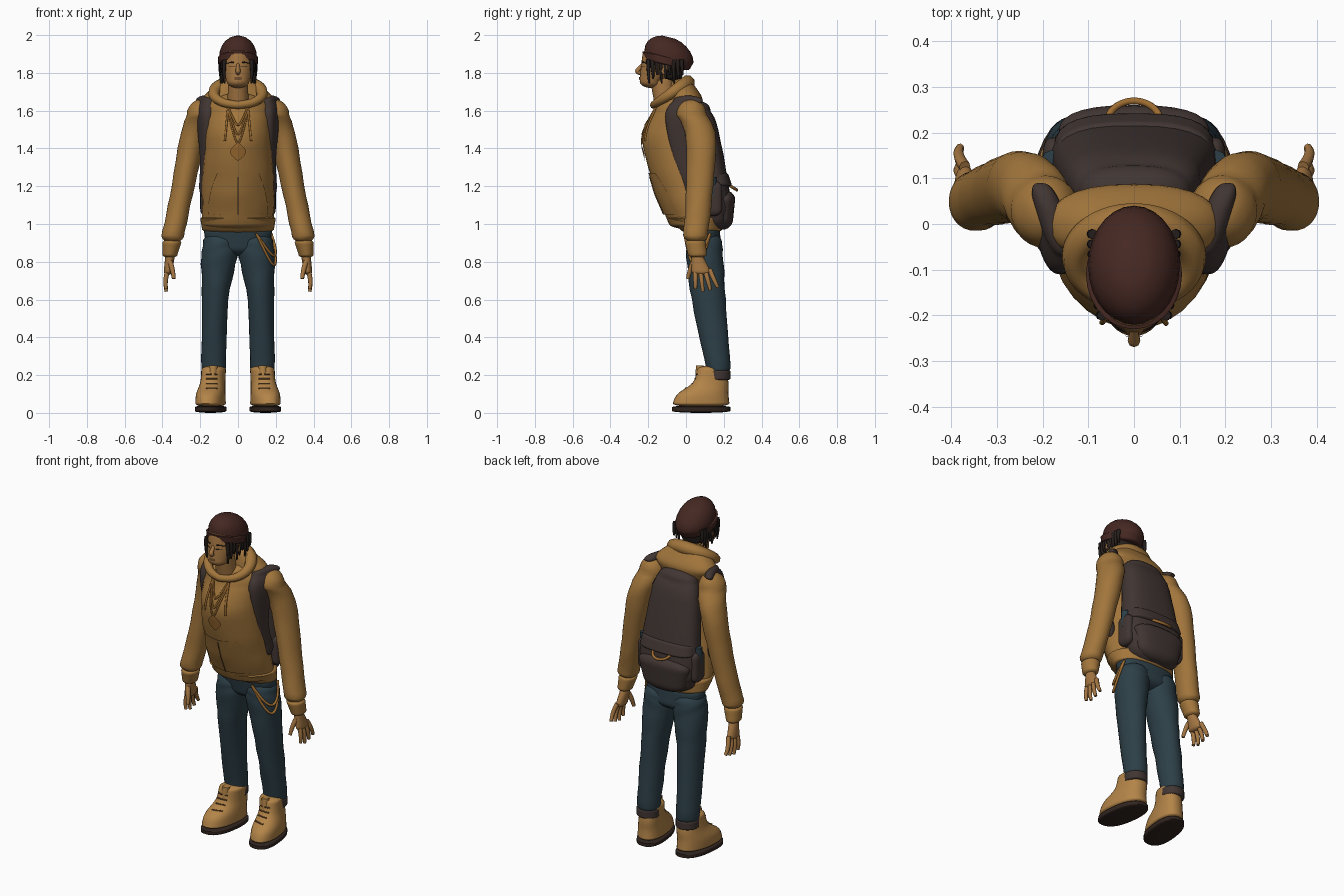
import bpy
from math import cos, sin, pi, radians, copysign
from mathutils import Vector
from mathutils.bvhtree import BVHTree

if "Cube" in bpy.data.objects:
    bpy.data.objects.remove(bpy.data.objects["Cube"])


def colour(name, red, green, blue):
    material = bpy.data.materials.new(name)
    material.use_nodes = True
    material.diffuse_color = (red, green, blue, 1)
    shader = material.node_tree.nodes["Principled BSDF"]
    shader.inputs["Base Color"].default_value = (red, green, blue, 1)
    return material


TAN = colour("hoodie tan", .36, .18, .045)
SKIN = colour("skin", .37, .18, .055)
BOOT = colour("boot leather", .45, .23, .065)
GOLD = colour("gold", .34, .15, .03)
MAROON = colour("knit maroon", .06, .021, .016)
DENIM = colour("denim blue", .026, .05, .064)
PACK = colour("pack grey brown", .052, .036, .032)
HAIR = colour("hair black", .018, .013, .011)
SOLE = colour("sole brown", .03, .018, .014)
SEAM = colour("seam brown", .15, .07, .025)


def add_object(name, data, material):
    data.materials.append(material)
    part = bpy.data.objects.new(name, data)
    bpy.context.collection.objects.link(part)
    return part


def add_mesh(name, verts, faces, material):
    mesh = bpy.data.meshes.new(name)
    mesh.from_pydata(verts, [], faces)
    mesh.polygons.foreach_set("use_smooth", [True] * len(mesh.polygons))
    mesh.set_sharp_from_angle(angle=radians(60))
    return add_object(name, mesh, material)


def smooth_rows(rows, steps=5):
    # Smooth interpolation between neighbouring cross-sections
    result = []
    last = len(rows) - 1
    for i in range(last):
        near = [rows[max(0, min(last, i + k))] for k in (-1, 0, 1, 2)]
        for step in range(steps):
            t = step / steps
            result.append([b + t / 2 * (c - a + t * (2 * a - 5 * b + 4 * c - d + t * (3 * (b - c) + d - a)))
                           for a, b, c, d in zip(*near)])
    return result + [rows[last]]


def rounded_end(row, height, steps=6):
    # Shrinking cross-sections that close a form with a dome
    x, y, z, wide, deep = row
    angles = [pi / 2 * k / steps for k in range(1, steps)]
    return [(x, y, z + height * sin(a), wide * cos(a), deep * cos(a)) for a in angles]


def loft(name, rows, material, side=1, ends=(.02, .02), power=2, fold=0, warp=None, count=28):
    # Rows run upward as (x, y, z, half width, half depth); x is left out on the middle line
    rows = [row if len(row) > 4 else (0, *row) for row in rows]
    below, above = ends
    rings = rounded_end(rows[0], -below)[::-1] + smooth_rows(rows) + rounded_end(rows[-1], above)
    verts = []
    for x, y, z, wide, deep in rings:
        for k in range(count):
            a = 2 * pi * k / count
            c, s = cos(a), sin(a)
            grow = 1 + fold * sin(70 * z + 2 * a) * sin(30 * z + a)
            p = Vector((x + grow * wide * copysign(abs(c) ** (2 / power), c),
                        y + grow * deep * copysign(abs(s) ** (2 / power), s), z))
            p = warp(p) if warp else p
            verts.append((p.x * side, p.y, p.z))
    total = len(verts)
    faces = [(i + k, i + (k + 1) % count, i + count + (k + 1) % count, i + count + k)
             for i in range(0, total - count, count) for k in range(count)]
    faces += [tuple(reversed(range(count))), tuple(range(total - count, total))]
    if side < 0:
        faces = [face[::-1] for face in faces]
    return add_mesh(name, verts, faces, material)


def tube(name, points, radius, material, taper=None, cyclic=False):
    curve = bpy.data.curves.new(name, "CURVE")
    curve.dimensions = "3D"
    curve.bevel_depth, curve.bevel_resolution, curve.use_fill_caps = radius, 2, True
    line = curve.splines.new("NURBS")
    line.points.add(len(points) - 1)
    for i, point in enumerate(points):
        line.points[i].co = (*point, 1)
        line.points[i].radius = taper[i] if taper else 1
    line.order_u, line.use_endpoint_u, line.use_cyclic_u, line.resolution_u = 3, True, cyclic, 5
    return add_object(name, curve, material)


def front_of(part):
    # Gives a function that places (x, z) just in front of the part
    tree = BVHTree.FromPolygons([v.co for v in part.data.vertices],
                                [tuple(face.vertices) for face in part.data.polygons])

    def place(x, z, lift=.005):
        hit = tree.ray_cast(Vector((x, -1, z)), Vector((0, 1, 0)))[0]
        return (x, (hit.y if hit else 0) - lift, z)
    return place


def patch(name, place, low, high, half_width, material, lift, cells=10):
    # Thin panel draped over a part; half_width gives its outline by height
    verts, faces = [], []
    across = cells + 1
    for j in range(across):
        t = j / cells
        verts += [place((2 * i / cells - 1) * half_width(t), low + t * (high - low), lift)
                  for i in range(across)]
    for j in range(cells):
        faces += [(a, a + 1, a + across + 1, a + across) for a in range(j * across, j * across + cells)]
    return add_mesh(name, verts, faces, material)


# Hoodie body, ribbed hem, pocket and zip
torso = loft("hoodie_body", [(.05, 1, .19, .14), (-.01, 1.2, .19, .16), (-.06, 1.45, .175, .17),
                             (-.04, 1.6, .17, .13)], TAN, ends=(.03, .1), power=1.8, fold=.015)
chest = front_of(torso)
loft("hoodie_hem", [(.08, .97, .19, .11), (.05, 1.03, .2, .15)], TAN)
patch("front_pocket", chest, 1.05, 1.27, lambda t: .16 - .05 * t * t, TAN, .008)
tube("zip", [chest(0, 1.05 + k / 30, .008) for k in range(7)], .003, SEAM)

# Hood lying on the back and its roll round the neck, dipping to a point in front
loft("hood_back", [(0, 1.62, .16, .08), (0, 1.67, .185, .085), (-.02, 1.74, .11, .06)],
     TAN, ends=(.05, .03), power=2.4)
turns = [2 * pi * k / 16 for k in range(16)]
tube("hood_collar", [(.13 * sin(a), -.08 - .09 * cos(a), 1.69 - .06 * cos(a)) for a in turns],
     .038, TAN, [.8 - .25 * cos(a) for a in turns], True)

# Neck, head and face
loft("neck", [(-.1, 1.6, .06, .06), (-.13, 1.76, .05, .06)], SKIN)
head = loft("head", [(-.185, 1.755, .06, .06), (-.14, 1.82, .08, .1), (-.13, 1.9, .08, .1)],
            SKIN, ends=(.035, .04))
face = front_of(head)
tube("nose", [(0, -.22, 1.86), (0, -.25, 1.82), (0, -.26, 1.805), (0, -.23, 1.795)],
     .015, SKIN, [.4, .8, 1, .6])
patch("lips", face, 1.762, 1.777, lambda t: .02 * sin(pi * (t + 1) / 3), SEAM, .004)

# Knitted hat with folded brim, sagging at the back
def lean(p):
    return Vector((p.x, p.y, p.z - (p.y + .1) / 4))


loft("hat", [(-.1, 1.85, .1, .12), (-.09, 1.89, .1, .13)], MAROON, ends=(.02, .105), warp=lean)
loft("hat_brim", [(-.11, 1.845, .105, .115), (-.11, 1.88, .105, .12)],
     MAROON, ends=(.01, .01), warp=lean)
loft("nape_hair", [(-.07, 1.78, .07, .05), (-.08, 1.86, .09, .08)], HAIR)

# Trouser seat
loft("trouser_seat", [(.1, .88, .17, .085), (.09, .96, .18, .09)], DENIM, ends=(.05, .03), power=2.4)


def toe_out(p):
    return Vector((p.x - (p.y - .12) / 8, p.y, p.z))


def wrap_chest(p):
    return Vector((p.x + (p.y + .03) / 3, p.y, p.z))


for side, label in ((1, "left_"), (-1, "right_")):
    # Sleeve, cuff and hand
    loft(label + "sleeve", [(.345, .05, .94, .06, .065), (.3, .07, 1.15, .06, .07),
                            (.24, .08, 1.45, .07, .08), (.195, .03, 1.58, .075, .08)],
         TAN, side, ends=(.04, .08), fold=.035)
    loft(label + "cuff", [(.36, .06, .84, .04, .05), (.35, .05, .9, .05, .055)], TAN, side)
    loft(label + "palm", [(.37, .08, .75, .023, .05), (.36, .06, .83, .025, .03)], SKIN, side)
    for k in range(4):
        y, tip = .05 + k / 40, .64 + abs(k - 1.2) / 70
        tube(f"{label}finger_{k}", [(side * .37, y, .76), (side * .39, y + k / 120, .7),
                                    (side * .38, y + k / 70, tip)], .013, SKIN, [1, 1, .7])
    tube(label + "thumb", [(side * .36, .04, .8), (side * .345, .02, .76), (side * .34, .01, .71)],
         .014, SKIN, [1, 1, .7])

    # Trouser leg with turned-up cuff
    loft(label + "trouser_leg", [(.13, .17, .24, .065, .065), (.12, .12, .6, .07, .09),
                                 (.1, .1, .82, .095, .097), (.095, .095, .9, .09, .095)],
         DENIM, side, ends=(.05, .06), fold=.035)
    loft(label + "trouser_cuff", [(.13, .17, .18, .065, .065), (.13, .17, .22, .065, .065)],
         PACK, side, ends=(.01, .01))

    # Boot with sole, tongue and laces
    boot = loft(label + "boot", [(.14, .08, .05, .077, .15), (.14, .09, .1, .075, .135),
                                 (.135, .13, .16, .065, .095), (.13, .135, .23, .063, .075)],
                BOOT, side, power=2.3, warp=toe_out)
    instep = front_of(boot)
    loft(label + "boot_sole", [(.14, .08, .01, .08, .155), (.14, .08, .03, .08, .155)],
         SOLE, side, ends=(.01, .01), power=2.4, warp=toe_out)
    tube(label + "boot_tongue", [(side * .135, .07, .17), (side * .13, .075, .25)], .022, BOOT)
    for k in range(4):
        tube(f"{label}lace_{k}", [instep(side * .14 + dx, .13 + k / 40, .002) for dx in (-.03, 0, .03)],
             .004, SEAM)

    # Pack strap, side pouch and the roll tucked in it
    loft(label + "pack_strap", [(.165, .02, 1.2, .02, .03), (.175, -.03, 1.35, .02, .04),
                                (.185, -.045, 1.57, .03, .065), (.165, .01, 1.65, .03, .08)],
         PACK, side, ends=(.06, .03), power=3, warp=wrap_chest)
    loft(label + "pack_pouch", [(.17, .14, 1.08, .03, .05), (.17, .14, 1.19, .03, .05)],
         PACK, side, ends=(.04, .04), power=3)
    tube(label + "pouch_roll", [(side * .18, .14, 1.15), (side * .18, .14, 1.25)], .022, DENIM)

    # Drawstring, brow, eye and ear
    tube(label + "drawstring", [chest(side * (.05 + k / 200), 1.64 - k / 20) for k in range(5)], .006, GOLD)
    tube(label + "eyebrow", [face(side * k / 50, 1.85 + k * (3 - k) / 300, 0) for k in (1, 2, 3)],
         .005, HAIR, [.8, 1, .4])
    tube(label + "eye", [face(side * k / 60, 1.832, 0) for k in (1, 2, 3)], .004, HAIR, [.3, 1, .3])
    loft(label + "ear", [(.085, -.12, 1.81, .01, .02), (.085, -.11, 1.83, .01, .02)], SKIN, side)

    # Hanging hair locks, spread from temple to nape
    for k in range(9):
        x, y = .09 - .02 * (1 - k / 8) ** 2, k / 45 - .2
        tube(f"{label}hair_lock_{k}", [(side * x, y, 1.87), (side * (x + .008), y, 1.82),
                                       (side * x, y + .005, 1.745 + k % 3 / 45)],
             .011, HAIR, [1, 1, .4])

# Backpack with lid, lower pocket and carry loop
loft("backpack", [(.15, 1.03, .16, .08), (.145, 1.15, .185, .09), (.1, 1.5, .15, .07), (.07, 1.6, .12, .06)],
     PACK, ends=(.07, .05), power=2.6, fold=.02)
loft("pack_pocket", [(.195, 1.03, .14, .055), (.2, 1.13, .165, .06)], PACK, ends=(.06, .05), power=2.5)
loft("pack_lid", [(.16, 1.21, .175, .082), (.145, 1.26, .17, .08)], PACK, power=2.8)
arc = [pi * k / 8 for k in range(9)]
tube("pack_carry_loop", [(.06 * cos(a), .22 + .05 * sin(a), 1.21 - .03 * sin(a)) for a in arc], .008, GOLD)

# Necklaces and pendant
for k in range(3):
    low = 1.42 + k / 20
    tube(f"necklace_{k}", [chest(s / 80, low + (1.65 - low) * abs(s / 5) ** 1.4) for s in range(-5, 6)],
         .005, GOLD)
patch("pendant", chest, 1.335, 1.43, lambda t: .003 + .038 * sin(pi * t), GOLD, .009)

# Hip chains looping round the left hip
for k in range(2):
    tube(f"hip_chain_{k}", [(.2 * sin(a / 2 + .5), .08 - .1 * cos(a / 2 + .5), .95 - (.12 + k / 20) * sin(a))
                            for a in arc], .007, GOLD)
